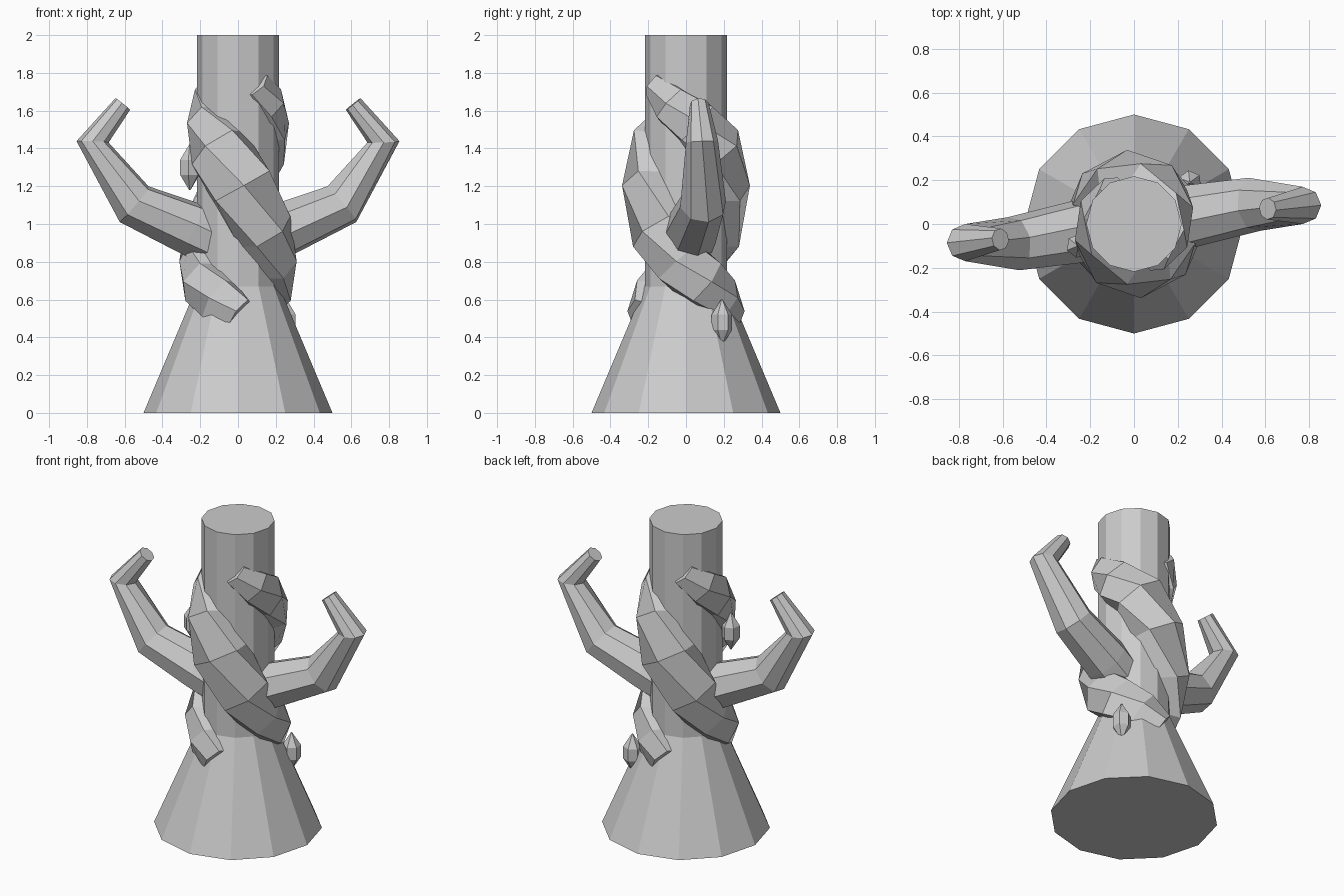
import bpy, bmesh, math
from mathutils import Vector, Matrix

if "Cube" in bpy.data.objects:
    bpy.data.objects.remove(bpy.data.objects["Cube"])

bark = bpy.data.materials.new("grey_bark")
bark.diffuse_color = (0.6, 0.6, 0.6, 1)
bark.use_nodes = True
bark.node_tree.nodes["Principled BSDF"].inputs["Base Color"].default_value = bark.diffuse_color


def finish(bm, name, turn=0):
    """Turn the part about the z axis and make an object of it."""
    bm.transform(Matrix.Rotation(turn, 4, 'Z'))
    bmesh.ops.recalc_face_normals(bm, faces=bm.faces)
    me = bpy.data.meshes.new(name)
    bm.to_mesh(me)
    bm.free()
    me.materials.append(bark)
    ob = bpy.data.objects.new(name, me)
    bpy.context.collection.objects.link(ob)


def skin(bm, rings):
    """Join rings of vertices with quads and cap both ends."""
    n = len(rings[0])
    for a, b in zip(rings, rings[1:]):
        for i in range(n):
            j = (i + 1) % n
            bm.faces.new((a[i], a[j], b[j], b[i]))
    bm.faces.new(rings[0])
    bm.faces.new(rings[-1])


def tube(name, path, sides, turn=0, wide=1.0, hug=False):
    """Faceted tapering tube along (point, radius) pairs; hug keeps it flat to the trunk."""
    bm = bmesh.new()
    pts = [Vector(p) for p, r in path]
    rings, side = [], None
    for k, (p, r) in enumerate(path):
        t = Vector()
        if k > 0:
            t += (pts[k] - pts[k - 1]).normalized()
        if k < len(pts) - 1:
            t += (pts[k + 1] - pts[k]).normalized()
        t.normalize()
        outward = Vector((pts[k].x, pts[k].y, 0.0)) + Vector((0, 0, 0.01))
        ref = side if side and not hug else outward
        side = (ref - t * ref.dot(t)).normalized()
        up = t.cross(side)
        rings.append([bm.verts.new(pts[k] + r * (math.cos(a) * side + wide * math.sin(a) * up))
                      for a in (2 * math.pi * i / sides for i in range(sides))])
    skin(bm, rings)
    finish(bm, name, turn)


# Trunk with flared foot
bm = bmesh.new()
skin(bm, [[bm.verts.new((r * math.cos(i * math.pi / 6), r * math.sin(i * math.pi / 6), z))
           for i in range(12)] for r, z in ((0.5, 0), (0.218, 0.67), (0.218, 2))])
finish(bm, "trunk")

# Vine as (angle, height, distance from axis, thickness)
vine = [(120, 1.74, 0.19, 0.06), (155, 1.64, 0.18, 0.085), (195, 1.53, 0.175, 0.105),
        (238, 1.40, 0.19, 0.13), (275, 1.20, 0.20, 0.14), (315, 0.96, 0.20, 0.13),
        (350, 0.80, 0.20, 0.115), (385, 0.69, 0.21, 0.11), (422, 0.60, 0.215, 0.10),
        (452, 0.52, 0.24, 0.075)]
vine_path = [((d * math.cos(math.radians(a)), d * math.sin(math.radians(a)), z), r)
             for a, z, d, r in vine]

# Hooked branch
branch_path = [((0.05, 0.0, 0.88), 0.14), ((0.25, 0.035, 0.975), 0.145),
               ((0.55, 0.09, 1.105), 0.125), ((0.77, 0.085, 1.435), 0.085),
               ((0.61, 0.07, 1.635), 0.05)]

# Each pair is one part and its half-turn copy
for word, turn in (("right", 0), ("left", math.pi)):
    tube(word + "_vine", vine_path, 6, turn, wide=1.35, hug=True)
    tube(word + "_branch", branch_path, 8, turn)

# Small pointed knots
for name, c in (("lower_knot", (0.255, 0.19, 0.48)), ("upper_knot", (-0.255, -0.10, 1.30))):
    tube(name, [((c[0], c[1], c[2] + h), r)
                for h, r in ((-0.12, 0.004), (-0.04, 0.055), (0.04, 0.055), (0.12, 0.004))], 6)
